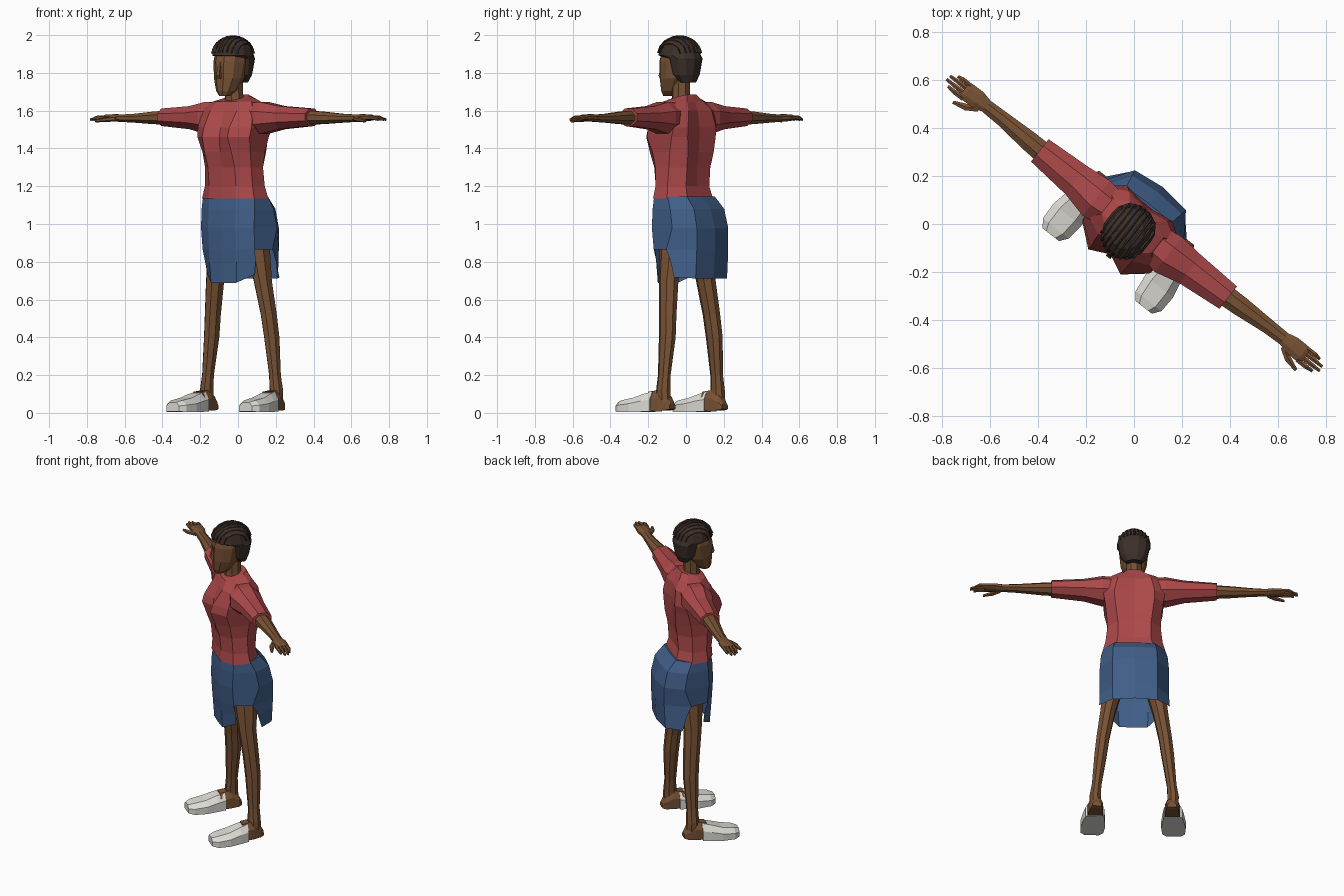
import bpy, bmesh, math
from mathutils import Matrix, Vector

TURN = Matrix.Rotation(math.radians(-38), 4, 'Z')   # the figure stands turned


def colour(name, rgb):
    m = bpy.data.materials.new(name)
    lin = [(c / 255 / 12.92) if c < 11 else ((c / 255 + 0.055) / 1.055) ** 2.4 for c in rgb]
    m.diffuse_color = (*lin, 1)
    return m


SKIN = colour("brown skin", (120, 82, 52))
RED = colour("red cloth", (172, 72, 73))
BLUE = colour("blue cloth", (64, 94, 136))
HAIR = colour("dark hair", (60, 48, 41))
WHITE = colour("white shoe", (222, 221, 214))


def loft(name, rings, mat, caps=(True, True), skip=None):
    """Skin a list of equal point rings; skip(ring, side) leaves a gap."""
    bm = bmesh.new()
    vs = [[bm.verts.new(p) for p in r] for r in rings]
    n = len(vs[0])
    for i in range(len(vs) - 1):
        for j in range(n):
            if skip and skip(i, j):
                continue
            k = (j + 1) % n
            bm.faces.new((vs[i][j], vs[i][k], vs[i + 1][k], vs[i + 1][j]))
    if caps[0]:
        bm.faces.new(vs[0])
    if caps[1]:
        bm.faces.new(vs[-1])
    bmesh.ops.recalc_face_normals(bm, faces=bm.faces)
    bm.transform(TURN)
    me = bpy.data.meshes.new(name)
    bm.to_mesh(me)
    bm.free()
    me.materials.append(mat)
    ob = bpy.data.objects.new(name, me)
    bpy.context.collection.objects.link(ob)
    return ob


def zring(z, x, y, a, b, n=8):
    return [Vector((x + a * math.sin(t), y - b * math.cos(t), z))
            for t in (2 * math.pi * (i + 0.5) / n for i in range(n))]


def xring(s, x, y, z, a, b, n=8):
    return [Vector((s * x, y + a * math.cos(t), z + b * math.sin(t)))
            for t in (2 * math.pi * (i + 0.5) / n for i in range(n))]


def body_ring(z, front, f, s1, s2, bk, back, tilt=0, dz=(0,) * 6):
    """Symmetric ten point ring: front middle, four side points, back middle."""
    half = [(0, front), f, s1, s2, bk, (0, back)]
    pts = [Vector((x, y, z + tilt * y + d)) for (x, y), d in zip(half, dz)]
    return pts + [Vector((-p.x, p.y, p.z)) for p in pts[4:0:-1]]


# Shirt body
loft("shirt", [
    body_ring(1.135, -.140, (.09, -.138), (.175, -.085), (.188, .02), (.11, .095), .098),
    body_ring(1.20, -.138, (.09, -.133), (.16, -.08), (.172, .01), (.10, .078), .075),
    body_ring(1.30, -.145, (.09, -.143), (.155, -.085), (.16, .01), (.10, .085), .075),
    body_ring(1.38, -.155, (.09, -.172), (.16, -.10), (.165, .02), (.11, .10), .085),
    body_ring(1.46, -.160, (.085, -.200), (.175, -.125), (.175, .04), (.12, .105), .09),
    body_ring(1.51, -.150, (.085, -.185), (.18, -.115), (.185, .06), (.12, .108), .09),
    body_ring(1.60, -.122, (.09, -.125), (.17, -.09), (.18, .05), (.10, .095), .08),
    body_ring(1.648, -.105, (.07, -.098), (.13, -.05), (.13, .03), (.07, .062), .06),
    body_ring(1.675, -.095, (.045, -.085), (.07, -.045), (.07, .01), (.04, .04), .045, .25),
], RED)

# Skirt: closed tube above, split into front and back panels at the sides below
hem = (-.03, -.028, .015, 0, -.005, -.005)
loft("skirt", [
    body_ring(1.145, -.135, (.09, -.130), (.172, -.08), (.185, .02), (.12, .10), .105),
    body_ring(1.08, -.140, (.09, -.138), (.178, -.085), (.20, .05), (.13, .155), .165),
    body_ring(.98, -.145, (.09, -.142), (.178, -.09), (.208, .07), (.135, .178), .195),
    body_ring(.865, -.138, (.09, -.135), (.175, -.08), (.208, .03), (.135, .178), .195),
    body_ring(.80, -.132, (.09, -.130), (.170, -.065), (.208, .06), (.135, .175), .19),
    body_ring(.717, -.125, (.085, -.123), (.158, -.06), (.212, .085), (.135, .17), .185, 0, hem),
], BLUE, caps=(True, False), skip=lambda i, j: i >= 3 and j in (2, 7))

# Neck and head
loft("neck", [zring(1.60, 0, -.03, .06, .06), zring(1.68, 0, -.033, .05, .05),
              zring(1.78, 0, -.035, .048, .05)], SKIN)
loft("head", [
    zring(1.678, 0, -.118, .025, .03, 10),
    zring(1.705, 0, -.102, .052, .055, 10),
    zring(1.77, 0, -.076, .078, .085, 10),
    zring(1.86, 0, -.06, .088, .102, 10),
    zring(1.93, 0, -.05, .08, .095, 10),
], SKIN)
loft("nose", [zring(1.77, 0, -.155, .017, .017, 4), zring(1.785, 0, -.16, .016, .022, 4),
              zring(1.855, 0, -.152, .007, .01, 4)], SKIN)

# Hair cap with braided rows running front to back
loft("hair", [
    zring(1.75, 0, .015, .05, .035, 12),
    zring(1.79, 0, .0, .082, .066, 12),
    zring(1.875, 0, -.005, .100, .086, 12),
    zring(1.893, 0, -.043, .104, .120, 12),
    zring(1.945, 0, -.043, .093, .106, 12),
    zring(1.976, 0, -.043, .066, .074, 12),
    zring(1.992, 0, -.043, .025, .03, 12),
], HAIR)
for i in range(9):
    u = -.084 + .021 * i
    s = math.sqrt(1 - (u / .105) ** 2)
    rows = []
    for k in range(8):
        t = math.radians(8 + 164 * k / 7)
        d = Vector((u * 2, -math.cos(t) * s * .12, math.sin(t) * s * .1)).normalized()
        p = Vector((u, -.043 - .118 * s * math.cos(t), 1.895 + .098 * s * math.sin(t)))
        side = Vector((.006, 0, 0))
        rows.append([p + side, p + d * .007, p - side, p - d * .008])
    loft("braid", rows, HAIR)

for s in (-1, 1):
    side = "left" if s > 0 else "right"

    # Sleeve and arm
    loft(side + "_sleeve", [
        xring(s, .10, -.01, 1.565, .085, .085),
        xring(s, .19, -.012, 1.562, .10, .09),
        xring(s, .30, -.004, 1.563, .08, .066),
        xring(s, .497, 0, 1.565, .064, .05),
    ], RED)
    loft(side + "_arm", [
        xring(s, .47, 0, 1.563, .048, .040),
        xring(s, .56, .003, 1.562, .045, .036),
        xring(s, .70, .008, 1.56, .034, .025),
        xring(s, .785, .008, 1.56, .031, .021),
        xring(s, .83, .008, 1.562, .042, .021),
        xring(s, .885, .006, 1.563, .043, .017),
        xring(s, .90, .006, 1.562, .036, .012),
    ], SKIN)
    # Four fingers and a thumb
    for y, tip in ((-.026, .962), (-.006, .985), (.015, .982), (.034, .955)):
        loft(side + "_finger", [
            xring(s, .88, y, 1.562, .012, .012, 6),
            xring(s, .93, y * 1.05, 1.562, .011, .011, 6),
            xring(s, tip, y * .95, 1.553, .007, .007, 6),
        ], SKIN)
    loft(side + "_thumb", [
        xring(s, .80, -.015, 1.558, .02, .014, 6),
        xring(s, .845, -.045, 1.553, .018, .013, 6),
        xring(s, .905, -.064, 1.546, .008, .008, 6),
    ], SKIN)

    # Leg
    loft(side + "_leg", [
        zring(.04, s * .233, .03, .036, .046),
        zring(.12, s * .234, .03, .036, .040),
        zring(.20, s * .225, .03, .031, .036),
        zring(.40, s * .202, .032, .040, .048),
        zring(.52, s * .188, .024, .042, .050),
        zring(.70, s * .160, .008, .048, .056),
        zring(.95, s * .110, .01, .07, .085),
    ], SKIN)

    # Foot pieces are lofted from toe to heel
    def foot_ring(y, x, w, z0, h):
        prof = ((-1, 0), (1, 0), (1, .6), (.55, 1), (-.55, 1), (-1, .6))
        return [Vector((s * (x + w * a), y, z0 + h * b)) for a, b in prof]

    loft(side + "_heel", [
        foot_ring(-.05, .232, .05, .012, .10),
        foot_ring(.02, .230, .043, .012, .11),
        foot_ring(.065, .226, .036, .015, .07),
        foot_ring(.085, .225, .026, .02, .03),
    ], SKIN)
    loft(side + "_shoe", [
        foot_ring(-.248, .245, .043, .008, .048),
        foot_ring(-.215, .245, .068, .004, .062),
        foot_ring(-.14, .242, .074, .004, .075),
        foot_ring(-.07, .238, .064, .006, .095),
        foot_ring(-.02, .234, .055, .008, .105),
    ], WHITE)
